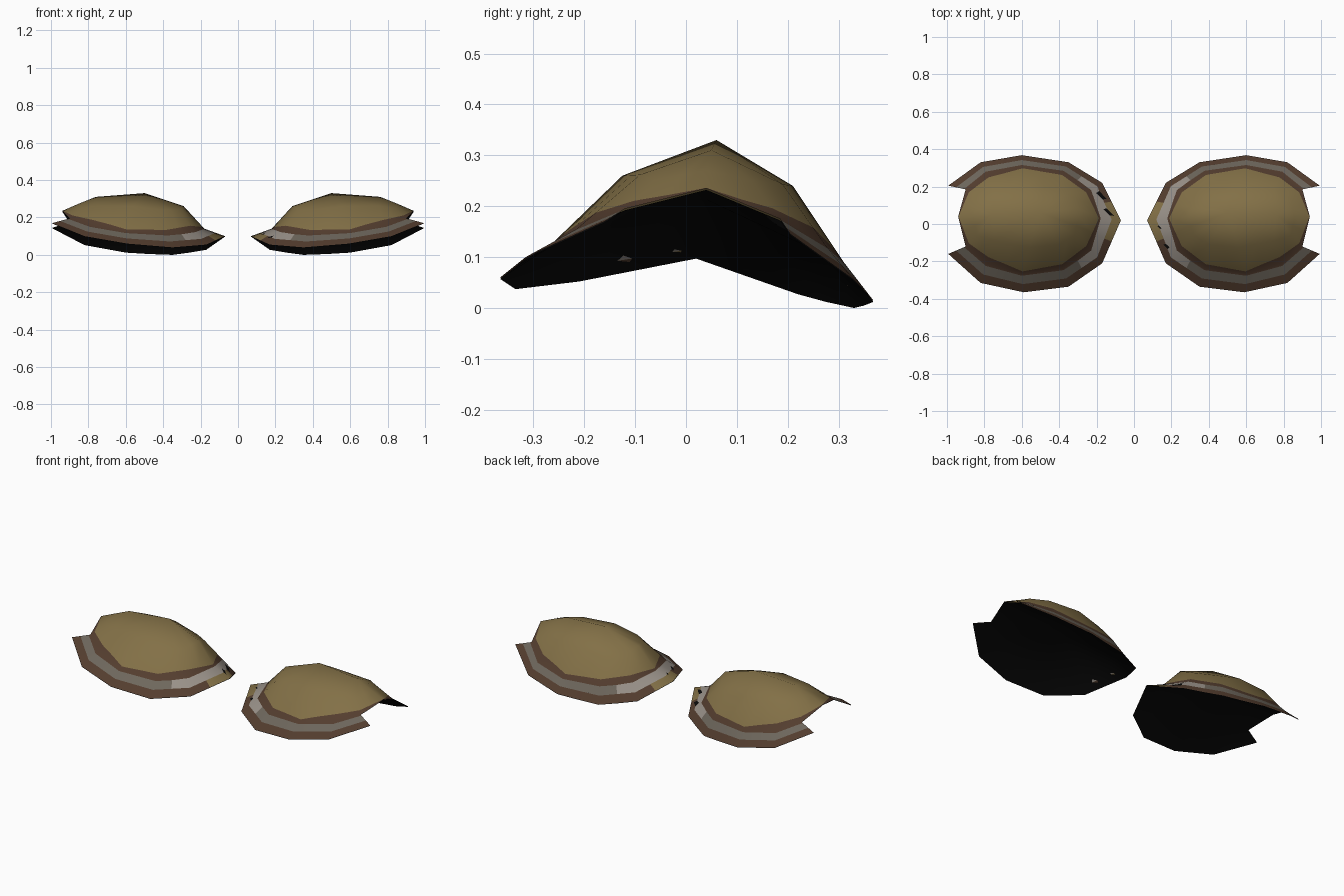
import bpy, bmesh
from mathutils import Vector

if "Cube" in bpy.data.objects:
    bpy.data.objects.remove(bpy.data.objects["Cube"])

# Materials
def mat(name, col):
    m = bpy.data.materials.new(name)
    m.diffuse_color = (*col, 1)
    m.use_nodes = True
    m.node_tree.nodes["Principled BSDF"].inputs["Base Color"].default_value = m.diffuse_color
    return m

TAN, BROWN, GREY, PALE = range(4)
MATS = [mat("tan leather", (0.225, 0.162, 0.062)),
        mat("dark brown trim", (0.088, 0.047, 0.028)),
        mat("grey metal", (0.155, 0.135, 0.108)),
        mat("pale metal", (0.32, 0.285, 0.25))]
BLACK = mat("black lining", (0.003, 0.003, 0.003))

# Flared outer edge, from the front outer corner round the inner tip to the back
EDGE = [(.993, -.16, .17), (.82, -.315, .10), (.59, -.365, .06), (.35, -.335, .04),
        (.17, -.21, .055), (.07, .02, .10), (.17, .22, .03), (.35, .33, 0),
        (.60, .368, .015), (.82, .33, .055), (.993, .205, .145)]
# Seam between dome and flare; the last point is the open outer end
SEAM = [(.90, -.12, .195), (.79, -.215, .155), (.60, -.268, .122), (.38, -.238, .11),
        (.23, -.14, .123), (.18, .03, .14), (.23, .18, .112), (.38, .28, .095),
        (.60, .31, .09), (.79, .275, .122), (.90, .185, .175), (.94, .04, .235)]
# Shoulder of the dome
DOME = [(.84, -.06, .25), (.75, -.09, .262), (.56, -.125, .26), (.40, -.11, .24),
        (.32, -.06, .24), (.29, .04, .26), (.32, .14, .215), (.40, .19, .21),
        (.56, .21, .24), (.75, .19, .243), (.84, .13, .25), (.86, .04, .27)]
RIDGE = [Vector((.76, .05, .31)), Vector((.50, .06, .33))]
ARCH = Vector((.58, .035, .215))     # crown of the saddle plate under the dome
# How far down the dome side the tan reaches at each seam point
TAN_REACH = [.72, .70, .90, .82, .72, .93, .72, .80, .88, .70, .72, .97]


def halves(points, closed):
    """Add the midpoint of every span."""
    pts = [Vector(p) for p in points]
    out = []
    for i, p in enumerate(pts):
        out.append(p)
        if closed or i < len(pts) - 1:
            out.append((p + pts[(i + 1) % len(pts)]) / 2)
    return out


def blend(a, b, t):
    return [p.lerp(q, t) for p, q in zip(a, b)]


class Builder:
    """Collects faces for one side, flipping them when mirrored."""

    def __init__(self, side):
        self.bm, self.side = bmesh.new(), side

    def verts(self, points):
        return [self.bm.verts.new((p.x * self.side, p.y, p.z)) for p in points]

    def face(self, vs, m):
        f = self.bm.faces.new(vs if self.side > 0 else vs[::-1])
        f.material_index = m
        f.smooth = True

    def finish(self, name, mats, up):
        bm = self.bm
        bm.normal_update()
        if sum(f.normal.z * f.calc_area() for f in bm.faces) * up < 0:
            bmesh.ops.reverse_faces(bm, faces=bm.faces[:])
        me = bpy.data.meshes.new(name)
        bm.to_mesh(me)
        bm.free()
        for m in mats:
            me.materials.append(m)
        bpy.context.collection.objects.link(bpy.data.objects.new(name, me))


dome, seam, edge = halves(DOME, True), halves(SEAM, True), halves(EDGE, False)
n = len(dome)


def build_pad(side, name):
    b = Builder(side)
    reach = [(TAN_REACH[i // 2] + TAN_REACH[(i + 1) // 2 % 12]) / 2 for i in range(n)]
    trim = [p.lerp(q, r) for p, q, r in zip(dome, seam, reach)]
    # Trim spills over the seam, except round the inner tip
    spill = [p.lerp(q, 0.02 if 8 <= i <= 12 else 0.09)
             for i, (p, q) in enumerate(zip(seam, edge))]
    d, t, s = b.verts(dome), b.verts(trim), b.verts(seam)
    k, g, e = b.verts(spill), b.verts(blend(seam, edge, 0.55)), b.verts(edge)

    # Dome cap around the two ridge points
    outer, inner = b.verts(RIDGE)
    for i in range(n):
        j = (i + 1) % n
        b.face([d[j], outer if (i >= 18 or i < 2) else inner, d[i]], TAN)
    b.face([d[2], inner, outer], TAN)
    b.face([d[18], outer, inner], TAN)

    # Dome sides and their trim
    for i in range(n):
        j = (i + 1) % n
        b.face([d[i], t[i], t[j], d[j]], TAN)
        b.face([t[i], s[i], s[j], t[j]], BROWN)

    # Flare: trim, metal band, then border with a tan inner tip
    for i in range(len(e) - 1):
        j = i + 1
        b.face([s[i], k[i], k[j], s[j]], BROWN)
        b.face([k[i], g[i], g[j], k[j]], PALE if 7 <= i <= 12 else GREY)
        b.face([g[i], e[i], e[j], g[j]], TAN if i in (9, 10) else BROWN)
    b.finish(name, MATS, 1)


def build_lining(side, name):
    # Black saddle plate just beneath the flare, arching under the dome
    b = Builder(side)
    drop = Vector((0, 0, 0.003))
    s = b.verts([p - drop for p in seam])
    e = b.verts([Vector((p.x, p.y, max(p.z - 0.003, 0))) for p in edge])
    crown = b.verts([ARCH])[0]
    for i in range(n):
        b.face([crown, s[i], s[(i + 1) % n]], 0)
    for i in range(len(e) - 1):
        b.face([s[i], e[i], e[i + 1], s[i + 1]], 0)
    b.finish(name, [BLACK], -1)


for label, side in (("right", 1), ("left", -1)):
    build_pad(side, label + "_shoulder_pad")
    build_lining(side, label + "_pad_lining")
